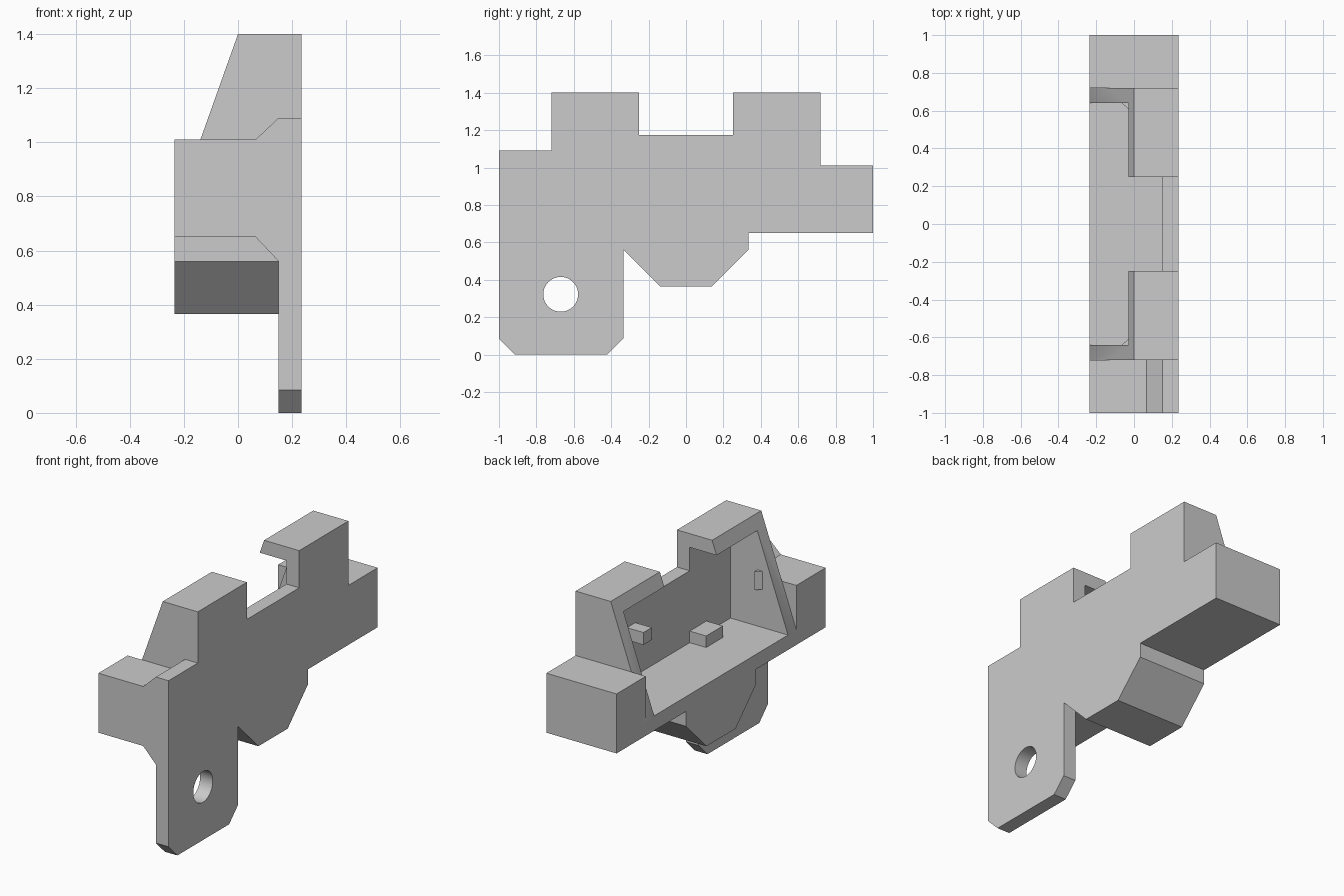
import bpy, bmesh, math
from mathutils import Vector

if "Cube" in bpy.data.objects:
    bpy.data.objects.remove(bpy.data.objects["Cube"], do_unlink=True)

grey = bpy.data.materials.new("light_grey")
grey.use_nodes = True
grey.diffuse_color = (0.6, 0.6, 0.6, 1)
grey.node_tree.nodes["Principled BSDF"].inputs["Base Color"].default_value = (0.6, 0.6, 0.6, 1)


def prism(name, axis, profile, start, end):
    """Extrude a 2D profile along an axis: x takes (y, z), y takes (x, z), z takes (x, y)."""
    def place(p, t):
        point = list(p)
        point.insert("xyz".index(axis), t)
        return point
    bm = bmesh.new()
    face = bm.faces.new([bm.verts.new(place(p, start)) for p in profile])
    new = bmesh.ops.extrude_face_region(bm, geom=[face])["geom"]
    shift = Vector(place((0, 0), end - start))
    bmesh.ops.translate(bm, vec=shift, verts=[g for g in new if isinstance(g, bmesh.types.BMVert)])
    bmesh.ops.recalc_face_normals(bm, faces=bm.faces)
    mesh = bpy.data.meshes.new(name)
    bm.to_mesh(mesh)
    bm.free()
    mesh.materials.append(grey)
    obj = bpy.data.objects.new(name, mesh)
    bpy.context.collection.objects.link(obj)
    return obj


def combine(target, other, operation):
    """Apply a boolean and discard the operand."""
    mod = target.modifiers.new("combine", "BOOLEAN")
    mod.operation, mod.solver, mod.object = operation, "EXACT", other
    bpy.context.view_layer.objects.active = target
    bpy.ops.object.modifier_apply(modifier=mod.name)
    bpy.data.objects.remove(other, do_unlink=True)


OUT, IN, BACK = -0.235, 0.15, 0.235     # open side, inner wall, flat side
FLOOR, ROOF = 0.74, 1.317               # inside of the housing
FRONT, STEP, LEG = -1.0, 0.72, -0.335

# Main housing: side outline with end arms, two towers and a tapered keel
half = [(0.14, 0.365), (0.335, 0.56), (0.335, 0.65), (1, 0.65), (1, 1.01),
        (STEP, 1.01), (STEP, 1.4), (0.25, 1.4), (0.25, 1.175)]
outline = half + [(-y, z) for y, z in reversed(half)]
body = prism("bracket_body", "x", outline, OUT, BACK)

# Sloped open side and the hollow behind it
combine(body, prism("slope_cutter", "y",
        [(OUT, FLOOR), (0, 1.4), (0, 1.6), (-0.5, 1.6), (-0.5, FLOOR)], -STEP, STEP), "DIFFERENCE")
combine(body, prism("hollow_cutter", "y",
        [(-0.5, FLOOR), (IN, FLOOR), (IN, ROOF), (-0.5, ROOF)], -0.64, 0.64), "DIFFERENCE")

# Hanging mounting leg with clipped corners, raised beside the front arm
leg = [(FRONT, 0.085), (-0.915, 0), (-0.42, 0), (LEG, 0.085),
       (LEG, 0.7), (-STEP, 0.7), (-STEP, 1.09), (FRONT, 1.09)]
combine(body, prism("mounting_leg", "x", leg, IN, BACK), "UNION")

# Sloped fillets joining the leg to the arm
combine(body, prism("upper_fillet", "y",
        [(0.065, 1.01), (IN, 1.09), (0.2, 1.09), (0.2, 0.95), (0.065, 0.95)], FRONT, -STEP), "UNION")
combine(body, prism("lower_fillet", "y",
        [(0.065, 0.65), (IN, 0.56), (0.2, 0.56), (0.2, 0.7), (0.065, 0.7)], FRONT, LEG), "UNION")

# Round mounting hole
circle = [(-0.67 + 0.093 * math.cos(a), 0.322 + 0.093 * math.sin(a))
          for a in (math.tau * i / 48 for i in range(48))]
combine(body, prism("hole_cutter", "x", circle, 0, 0.5), "DIFFERENCE")

bpy.ops.object.select_all(action="DESELECT")
body.select_set(True)
bpy.context.view_layer.objects.active = body
bpy.ops.object.shade_smooth_by_angle(angle=math.radians(30))


# Two support blocks on the inner wall
def block(name, y0, y1, z0, z1):
    prism(name, "x", [(y0, z0), (y1, z0), (y1, z1), (y0, z1)], 0.04, IN)


block("lower_support_block", -0.41, -0.25, FLOOR, 0.81)
block("upper_support_block", 0.27, 0.35, 0.985, 1.06)

# Wedge catches on both end walls
for side, label in ((-1, "front"), (1, "rear")):
    wedge = [(-0.065, 0.64 * side), (-0.03, 0.61 * side), (-0.03, 0.64 * side)]
    prism(label + "_catch", "z", wedge, 0.97, 1.08)
